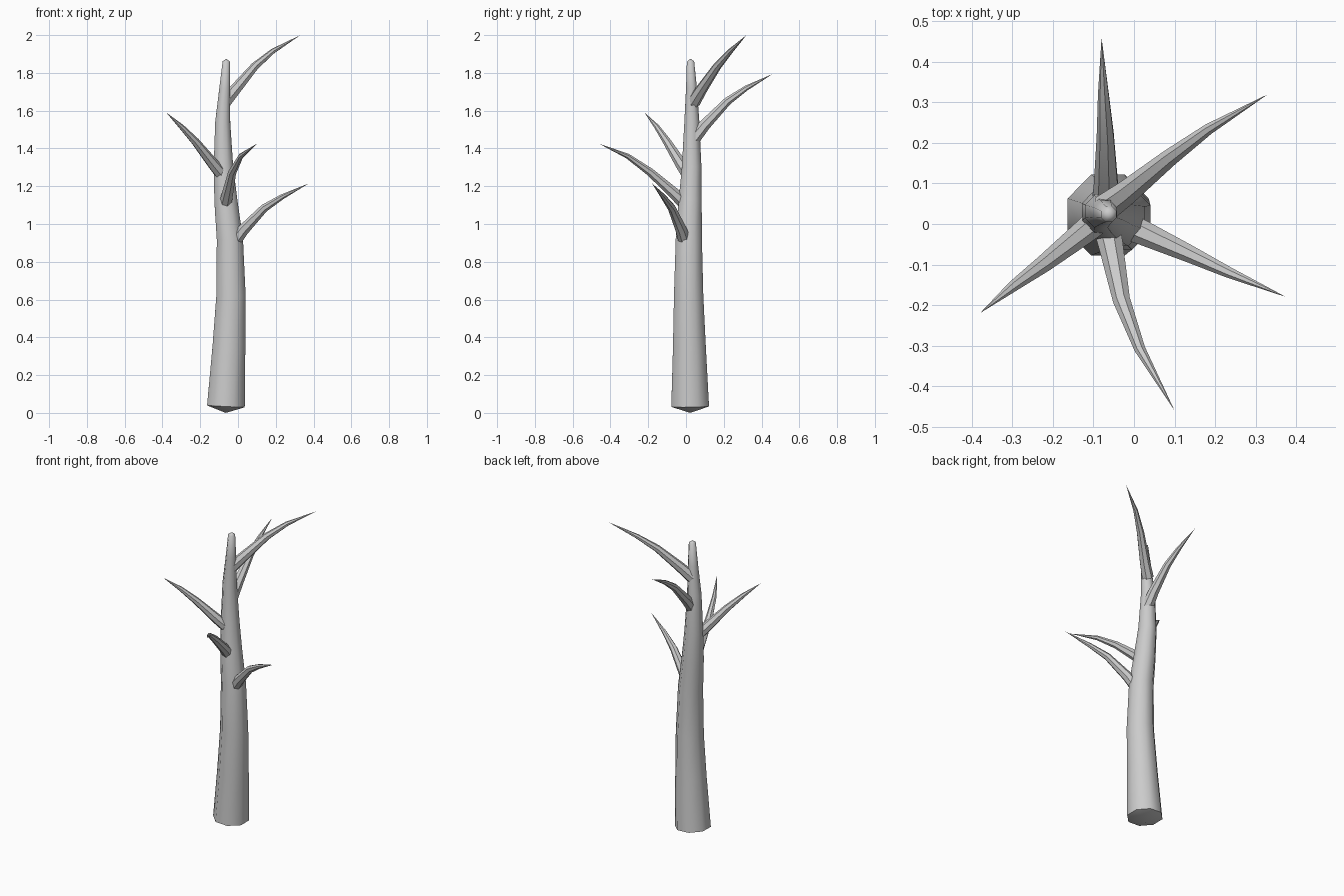
import bpy, bmesh, math
from mathutils import Vector

if "Cube" in bpy.data.objects:
    bpy.data.objects.remove(bpy.data.objects["Cube"])


def tube(name, points, sides):
    """Loft a tapering tube along (x, y, z, radius) points; zero radius closes to a tip."""
    bm = bmesh.new()
    pos = [Vector(p[:3]) for p in points]
    rings = []
    u = None
    for i, p in enumerate(points):
        d = (pos[min(i + 1, len(pos) - 1)] - pos[max(i - 1, 0)]).normalized()
        if u is None:
            u = Vector((1, 0, 0)) if abs(d.x) < 0.3 else Vector((0, 0, 1))
        u = (u - d * u.dot(d)).normalized()
        v = d.cross(u)
        if p[3] == 0:
            rings.append([bm.verts.new(pos[i])])
        else:
            rings.append([bm.verts.new(pos[i] + p[3] * (u * math.cos(a) + v * math.sin(a)))
                          for a in (2 * math.pi * (k + 0.5) / sides for k in range(sides))])
    for a, b in zip(rings, rings[1:]):
        for k in range(sides):
            n = (k + 1) % sides
            if len(a) == 1:
                bm.faces.new((a[0], b[n], b[k]))
            elif len(b) == 1:
                bm.faces.new((a[k], a[n], b[0]))
            else:
                bm.faces.new((a[k], a[n], b[n], b[k]))
    if len(rings[0]) > 1:
        bm.faces.new(rings[0][::-1])
    bmesh.ops.recalc_face_normals(bm, faces=bm.faces)
    mesh = bpy.data.meshes.new(name)
    bm.to_mesh(mesh)
    bm.free()
    ob = bpy.data.objects.new(name, mesh)
    bpy.context.collection.objects.link(ob)
    bpy.context.view_layer.objects.active = ob
    ob.select_set(True)
    bpy.ops.object.shade_smooth_by_angle(angle=math.radians(50))
    ob.select_set(False)
    return ob


# Gently bending trunk with shallow pointed ends
tube("trunk", [
    (-0.065, 0.022, 0.0, 0), (-0.064, 0.022, 0.035, 0.108),
    (-0.048, 0.018, 0.35, 0.094), (-0.037, 0.014, 0.62, 0.084),
    (-0.043, 0.015, 0.92, 0.075), (-0.064, 0.022, 1.12, 0.066),
    (-0.077, 0.03, 1.30, 0.056), (-0.081, 0.031, 1.54, 0.043),
    (-0.070, 0.029, 1.72, 0.031), (-0.062, 0.024, 1.86, 0.021),
    (-0.061, 0.024, 1.875, 0)], 8)

# Five upswept branches, each path running from inside the trunk to its tip
paths = {
    "branch_lower_right": [(-0.03, 0.0, 0.89), (0.03, -0.025, 0.97), (0.14, -0.075, 1.085),
                           (0.235, -0.12, 1.145), (0.375, -0.18, 1.215)],
    "branch_front": [(-0.07, 0.01, 1.09), (-0.055, -0.06, 1.16), (-0.03, -0.19, 1.275),
                     (0.015, -0.31, 1.36), (0.1, -0.46, 1.425)],
    "branch_left": [(-0.075, 0.02, 1.25), (-0.13, -0.025, 1.315), (-0.225, -0.1, 1.435),
                    (-0.3, -0.155, 1.515), (-0.38, -0.22, 1.59)],
    "branch_back": [(-0.07, 0.04, 1.45), (-0.068, 0.1, 1.525), (-0.07, 0.22, 1.65),
                    (-0.075, 0.32, 1.72), (-0.08, 0.46, 1.795)],
    "branch_upper_right": [(-0.07, 0.04, 1.645), (-0.015, 0.08, 1.71), (0.09, 0.165, 1.835),
                           (0.185, 0.235, 1.915), (0.33, 0.32, 2.0)],
}
radii = (0.036, 0.031, 0.022, 0.014, 0)
for name, path in paths.items():
    tube(name, [(*p, r) for p, r in zip(path, radii)], 7)
